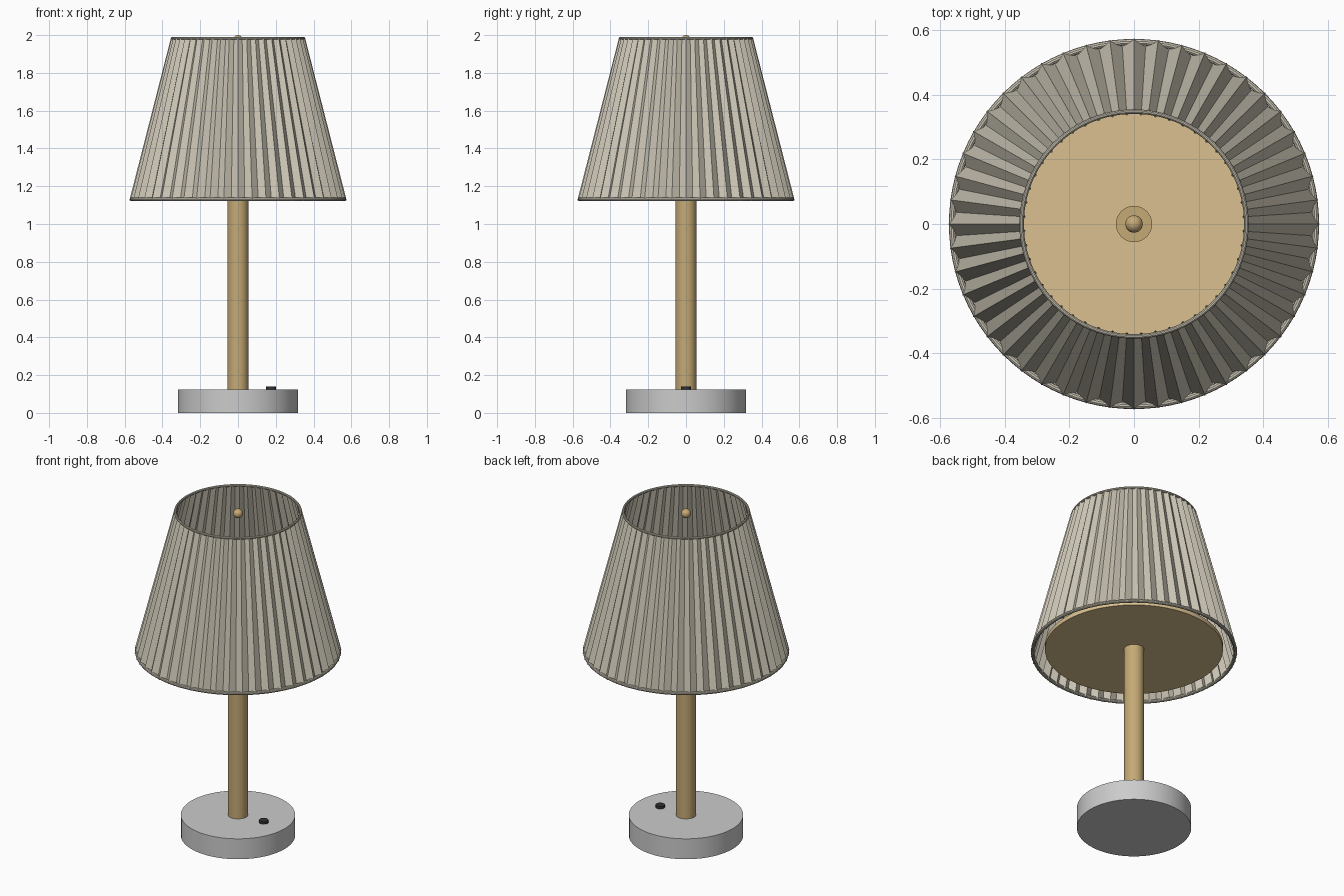
import bpy, bmesh, math

if "Cube" in bpy.data.objects:
    bpy.data.objects.remove(bpy.data.objects["Cube"])


def material(name, rgb):
    m = bpy.data.materials.new(name)
    m.diffuse_color = (*rgb, 1)
    m.use_nodes = True
    m.node_tree.nodes["Principled BSDF"].inputs["Base Color"].default_value = m.diffuse_color
    return m


brass = material("brass", (0.56, 0.40, 0.18))
cream = material("warm_diffuser", (0.70, 0.53, 0.28))
fabric = material("pleated_fabric", (0.60, 0.56, 0.46))
black = material("black_plastic", (0.03, 0.03, 0.03))


def finish(ob, name, mat=None, smooth=True):
    ob.name = ob.data.name = name
    if mat:
        ob.data.materials.append(mat)
    if smooth:
        bpy.ops.object.shade_smooth_by_angle(angle=math.radians(35))
    return ob


def cylinder(name, r, z0, z1, x=0, mat=None, sides=64):
    bpy.ops.mesh.primitive_cylinder_add(vertices=sides, radius=r, depth=z1 - z0,
                                        location=(x, 0, (z0 + z1) / 2))
    return finish(bpy.context.object, name, mat)


def ring(name, r, minor, z):
    bpy.ops.mesh.primitive_torus_add(major_radius=r, minor_radius=minor, major_segments=96,
                                     minor_segments=10, location=(0, 0, z))
    return finish(bpy.context.object, name, fabric)


# Base, switch and stem
cylinder("base", 0.318, 0, 0.125)
cylinder("switch_button", 0.026, 0.12, 0.14, x=0.175, mat=black, sides=32)
cylinder("stem", 0.056, 0.12, 1.20, mat=brass, sides=48)

# Light diffuser disc inside the shade
cylinder("diffuser_disc", 0.495, 1.145, 1.17, mat=cream, sides=96)

# Finial ball level with the top rim
bpy.ops.mesh.primitive_uv_sphere_add(segments=32, ring_count=16, radius=0.027,
                                     location=(0, 0, 1.973))
finish(bpy.context.object, "finial_ball", brass)

# Pleated shade: zigzag cone with flat folds
PLEATS = 48
bm = bmesh.new()
rows = []
for z, peak, valley in ((1.125, 0.575, 0.551), (1.985, 0.355, 0.336)):
    row = []
    for i in range(PLEATS * 2):
        a = math.pi * i / PLEATS
        r = valley if i % 2 else peak
        row.append(bm.verts.new((r * math.cos(a), r * math.sin(a), z)))
    rows.append(row)
low, high = rows
for i in range(PLEATS * 2):
    j = (i + 1) % (PLEATS * 2)
    bm.faces.new((low[i], low[j], high[j], high[i]))
mesh = bpy.data.meshes.new("pleated_shade")
bm.to_mesh(mesh)
bm.free()
shade = bpy.data.objects.new("pleated_shade", mesh)
bpy.context.collection.objects.link(shade)
finish(shade, "pleated_shade", fabric, smooth=False)

# Rim trims
ring("shade_bottom_rim", 0.563, 0.010, 1.131)
ring("shade_top_rim", 0.348, 0.007, 1.983)
